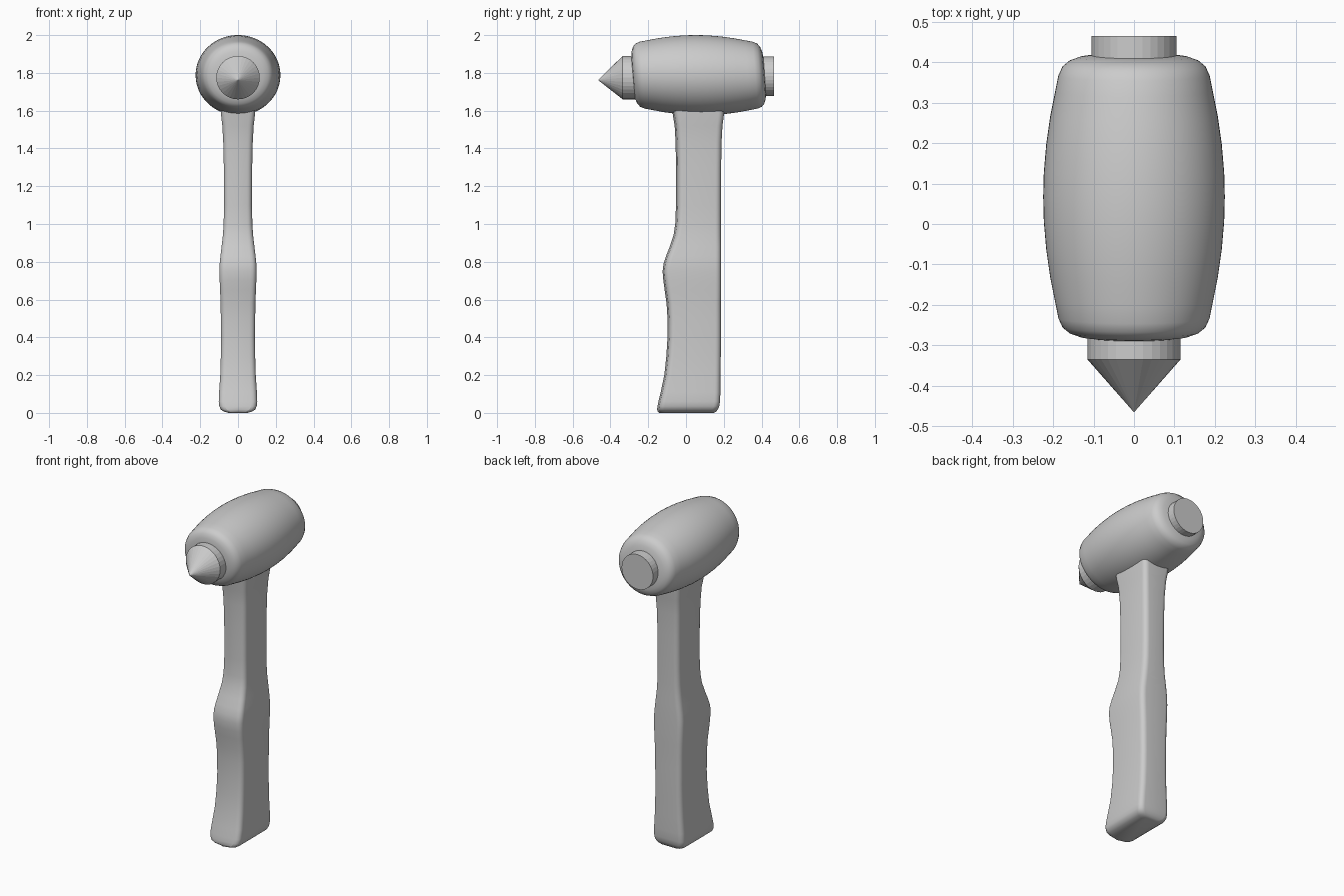
import bpy, bmesh, math
from mathutils import Vector

if "Cube" in bpy.data.objects:
    bpy.data.objects.remove(bpy.data.objects["Cube"])


def loft(name, rings, smooth=True, angle=40):
    """Skin a list of equal-length closed loops and cap both ends."""
    bm = bmesh.new()
    loops = [[bm.verts.new(p) for p in ring] for ring in rings]
    n = len(loops[0])
    for a, b in zip(loops, loops[1:]):
        for i in range(n):
            j = (i + 1) % n
            bm.faces.new((a[i], a[j], b[j], b[i]))
    bm.faces.new(loops[0][::-1])
    bm.faces.new(loops[-1])
    bmesh.ops.recalc_face_normals(bm, faces=bm.faces)
    mesh = bpy.data.meshes.new(name)
    bm.to_mesh(mesh)
    bm.free()
    obj = bpy.data.objects.new(name, mesh)
    bpy.context.collection.objects.link(obj)
    if smooth:
        bpy.ops.object.select_all(action='DESELECT')
        obj.select_set(True)
        bpy.context.view_layer.objects.active = obj
        bpy.ops.object.shade_smooth_by_angle(angle=math.radians(angle))
    return obj


def circle(y, cz, rx, rz, n, shear=0.0):
    """Ellipse facing y, optionally leaning forward at the top."""
    pts = []
    for i in range(n):
        a = 2 * math.pi * i / n
        z = rz * math.sin(a)
        pts.append(Vector((rx * math.cos(a), y - shear * z, cz + z)))
    return pts


def handle_section(z, front, back, hx, radius=0.03, bulge=0.008):
    """Rounded rectangle with a slightly crowned front face."""
    r = min(radius, hx * 0.5)
    pts = []
    corners = [(hx - r, back - r, 0), (r - hx, back - r, 90),
               (r - hx, front + bulge + r, 180), (hx - r, front + bulge + r, 270)]
    for k, (cx, cy, start) in enumerate(corners):
        for i in range(6):
            a = math.radians(start + 18 * i)
            pts.append(Vector((cx + r * math.cos(a), cy + r * math.sin(a), z)))
        if k == 2:
            # crown of the front face
            for u in (-0.5, 0.0, 0.5):
                pts.append(Vector((u * 2 * (hx - r), front + bulge * 4 * u * u, z)))
    return pts


# Barrel-shaped head: distance from the middle, radius
half = [(0.352, 0.06), (0.350, 0.10), (0.345, 0.135), (0.336, 0.160),
        (0.322, 0.177), (0.300, 0.187), (0.26, 0.195), (0.20, 0.207),
        (0.13, 0.217), (0.06, 0.223)]
profile = [(-t, r) for t, r in half] + [(0, 0.2245)] + [(t, r) for t, r in half[::-1]]
loft("head", [circle(0.067 + t, 1.788, r, r * 0.945, 64, 0.075) for t, r in profile])

# Pointed front tip and flat rear plug
loft("front_tip", [circle(-0.20, 1.775, 0.115, 0.115, 32),
                   circle(-0.335, 1.775, 0.115, 0.115, 32),
                   circle(-0.465, 1.762, 0.0005, 0.0005, 32)], smooth=False)
loft("rear_plug", [circle(0.34, 1.783, 0.105, 0.105, 32),
                   circle(0.465, 1.783, 0.105, 0.105, 32)], smooth=False)

# Handle stations: height, front y, back y, half width
stations = [
    (0.000, -0.143, 0.148, 0.050), (0.007, -0.150, 0.160, 0.075),
    (0.018, -0.153, 0.168, 0.091), (0.035, -0.151, 0.176, 0.099),
    (0.060, -0.146, 0.180, 0.102), (0.110, -0.134, 0.182, 0.100),
    (0.200, -0.115, 0.183, 0.094), (0.300, -0.104, 0.184, 0.091),
    (0.400, -0.098, 0.185, 0.090), (0.500, -0.098, 0.185, 0.091),
    (0.580, -0.103, 0.185, 0.092), (0.650, -0.113, 0.186, 0.095),
    (0.700, -0.120, 0.186, 0.097), (0.750, -0.124, 0.186, 0.098),
    (0.790, -0.119, 0.186, 0.097), (0.830, -0.106, 0.186, 0.093),
    (0.880, -0.086, 0.186, 0.087), (0.940, -0.066, 0.185, 0.080),
    (1.000, -0.057, 0.185, 0.076), (1.100, -0.053, 0.185, 0.074),
    (1.300, -0.053, 0.186, 0.075), (1.430, -0.055, 0.188, 0.078),
    (1.520, -0.060, 0.193, 0.083), (1.580, -0.070, 0.201, 0.090),
    (1.640, -0.075, 0.203, 0.092)]
loft("handle", [handle_section(*s) for s in stations], angle=60)
